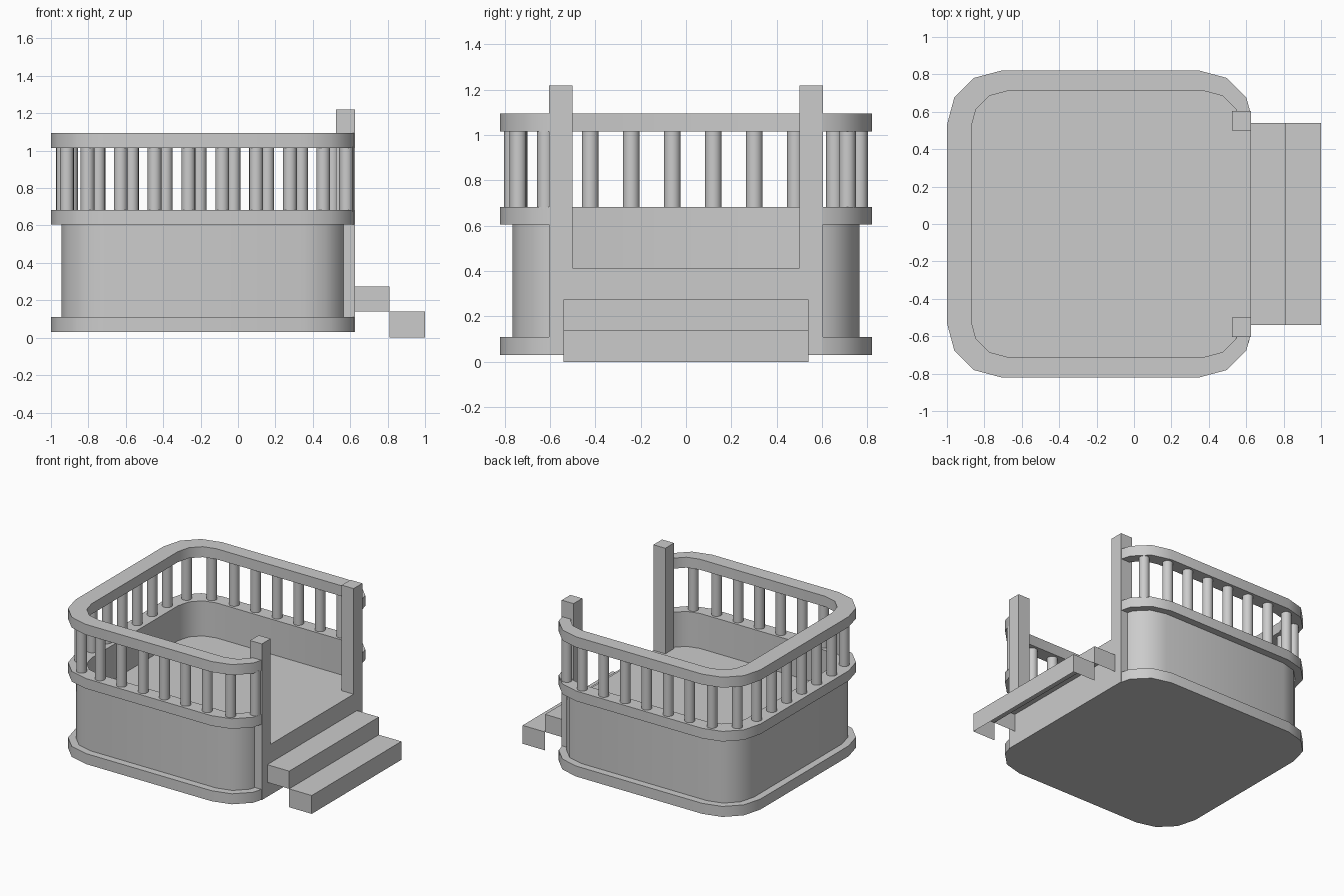
import bpy, bmesh, math
from mathutils import Vector

if "Cube" in bpy.data.objects:
    bpy.data.objects.remove(bpy.data.objects["Cube"])

CLIP = 0.59   # |y| where the curved parts meet the gate posts


def finish(bm, name, smooth=True):
    bmesh.ops.recalc_face_normals(bm, faces=bm.faces)
    me = bpy.data.meshes.new(name)
    bm.to_mesh(me)
    bm.free()
    ob = bpy.data.objects.new(name, me)
    bpy.context.collection.objects.link(ob)
    if smooth:
        bpy.ops.object.select_all(action='DESELECT')
        ob.select_set(True)
        bpy.context.view_layer.objects.active = ob
        bpy.ops.object.shade_smooth_by_angle(angle=math.radians(35))
    return ob


def c_path(x0, x1, y, r):
    """Rounded rectangle outline, open on the +x side at |y| < CLIP."""
    front = []
    for cx, start in ((x1 - r, 0), (x0 + r, 90)):
        for k in range(4):
            a = math.radians(start + 30 * k)
            front.append(Vector((cx + r * math.cos(a), -(y - r) - r * math.sin(a))))
    a, b = front[0], front[1]
    front[0] = a.lerp(b, (-CLIP - a.y) / (b.y - a.y))
    return front + [Vector((p.x, -p.y)) for p in reversed(front)]


def band(name, outer, inner, z0, z1):
    """C-shaped solid between two matching outlines."""
    bm = bmesh.new()
    rings = [[bm.verts.new((p.x, p.y, z)) for p, z in
              ((o, z0), (o, z1), (i, z1), (i, z0))] for o, i in zip(outer, inner)]
    for a, b in zip(rings, rings[1:]):
        for k in range(4):
            n = (k + 1) % 4
            bm.faces.new((a[k], a[n], b[n], b[k]))
    bm.faces.new(rings[0])
    bm.faces.new(rings[-1])
    return finish(bm, name)


def slab(name, outline, z0, z1):
    bm = bmesh.new()
    f = bm.faces.new([bm.verts.new((p[0], p[1], z0)) for p in outline])
    top = bmesh.ops.extrude_face_region(bm, geom=[f], use_keep_orig=True)
    verts = [g for g in top['geom'] if isinstance(g, bmesh.types.BMVert)]
    bmesh.ops.translate(bm, verts=verts, vec=(0, 0, z1 - z0))
    return finish(bm, name)


def box(name, x0, x1, y0, y1, z0, z1, open_step=False):
    bm = bmesh.new()
    bmesh.ops.create_cube(bm, size=1)
    for v in bm.verts:
        v.co = (x1 if v.co.x > 0 else x0, y1 if v.co.y > 0 else y0,
                z1 if v.co.z > 0 else z0)
    ob_faces = [f for f in bm.faces if f.normal.z < -0.5 or f.normal.x < -0.5]
    if open_step:   # treads are shells without underside and back
        bmesh.ops.delete(bm, geom=ob_faces, context='FACES')
    return finish(bm, name, False)


outer = c_path(-1.0, 0.64, 0.82, 0.29)
inner = c_path(-0.87, 0.57, 0.71, 0.19)
wall = c_path(-0.945, 0.585, 0.765, 0.235)

# base, wall and rails
slab("base_plate", outer + [(0.625, CLIP), (0.625, -CLIP)], 0.03, 0.11)
band("parapet_wall", wall, inner, 0.11, 0.605)
band("lower_rail", outer, inner, 0.605, 0.682)
band("top_rail", outer, inner, 1.015, 1.095)

# raised floor reaching the gate opening
slab("floor", inner + [(0.54, 0.51), (0.625, 0.51), (0.625, -0.51), (0.54, -0.51)],
     0.11, 0.415)

# gate posts and steps
for side, s in (("front", -1), ("back", 1)):
    ys = sorted((s * 0.5, s * 0.605))
    box("gate_post_" + side, 0.525, 0.625, ys[0], ys[1], 0.03, 1.22)
box("upper_step", 0.625, 0.81, -0.54, 0.54, 0.14, 0.275, True)
box("lower_step", 0.81, 1.0, -0.54, 0.54, 0.0, 0.14, True)

# balusters, evenly spaced along the rail centre line
mid = [(o + i) / 2 for o, i in zip(outer, inner)]
lens = [(b - a).length for a, b in zip(mid, mid[1:])]
total, step = sum(lens), 0.181


def at(s):
    for a, b, l in zip(mid, mid[1:], lens):
        if s <= l:
            return a.lerp(b, s / l)
        s -= l
    return mid[-1]


s = (total / 2 + 0.03 + step / 2) % step
n = 0
while s < total - 0.02:
    if s > 0.02:
        n += 1
        p = at(s)
        bm = bmesh.new()
        bmesh.ops.create_cone(bm, cap_ends=True, segments=16, radius1=0.037,
                              radius2=0.037, depth=0.35)
        bmesh.ops.translate(bm, verts=bm.verts, vec=(p.x, p.y, 0.848))
        finish(bm, "baluster_%02d" % n)
    s += step
